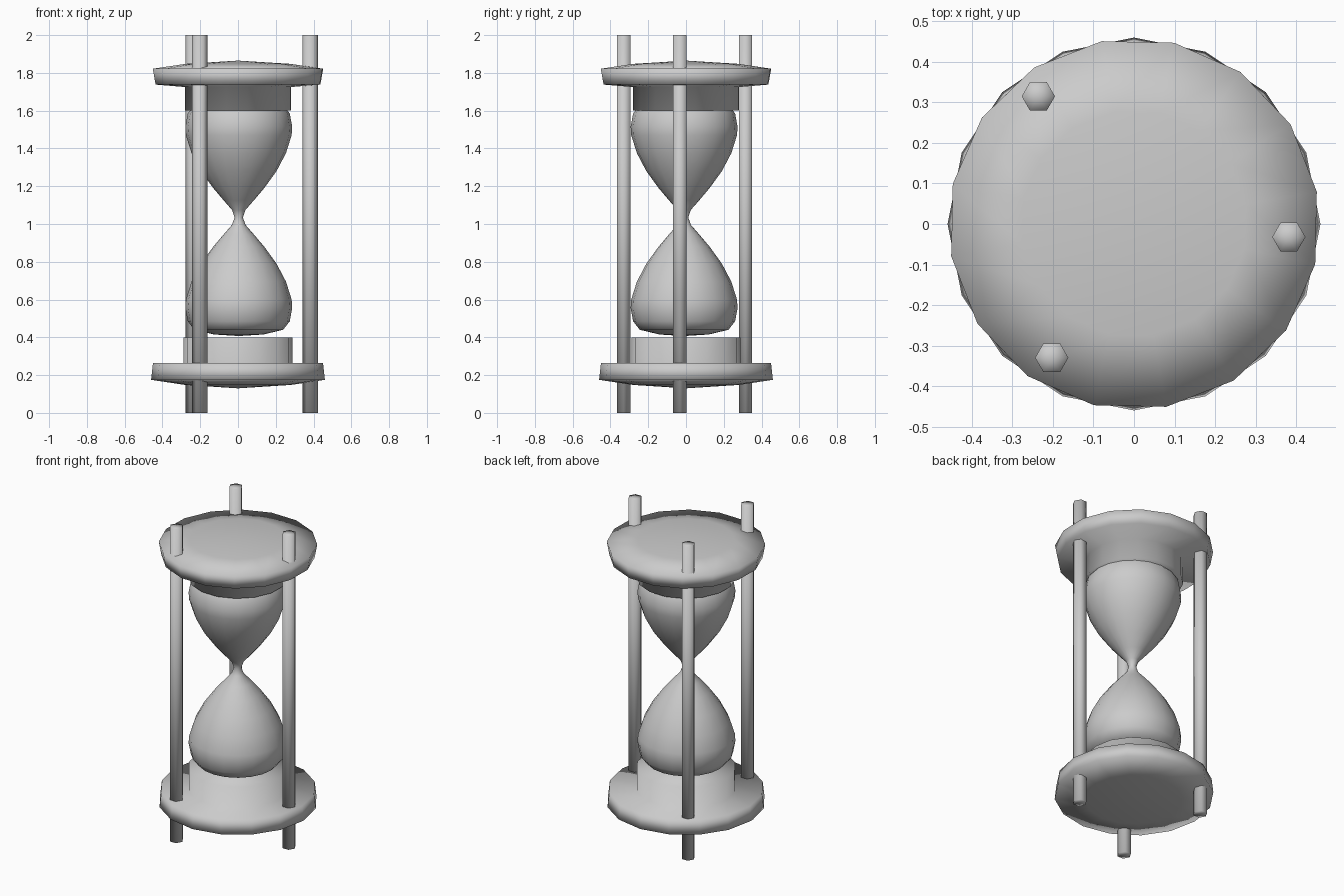
import bpy, bmesh
from math import cos, sin, tau, radians

cube = bpy.data.objects.get("Cube")
if cube:
    bpy.data.objects.remove(cube, do_unlink=True)

GREY = (0.6, 0.6, 0.6, 1.0)
grey = bpy.data.materials.new("plain grey")
grey.use_nodes = True
grey.diffuse_color = GREY
grey.node_tree.nodes["Principled BSDF"].inputs["Base Color"].default_value = GREY


def lathe(name, profile, sides, turn=0.0, centre=(0, 0)):
    """Spin (radius, height) points around z; zero radius makes a pole."""
    bm = bmesh.new()
    rings = []
    for r, z in profile:
        if r == 0:
            rings.append([bm.verts.new((0, 0, z))] * sides)
        else:
            rings.append([bm.verts.new((r * cos(tau * i / sides + radians(turn)),
                                        r * sin(tau * i / sides + radians(turn)), z))
                          for i in range(sides)])
    for low, high in zip(rings, rings[1:]):
        for i in range(sides):
            j = (i + 1) % sides
            corners = dict.fromkeys((low[i], low[j], high[j], high[i]))
            bm.faces.new(list(corners))
    bmesh.ops.recalc_face_normals(bm, faces=bm.faces)
    for f in bm.faces:
        f.smooth = True
    mesh = bpy.data.meshes.new(name)
    bm.to_mesh(mesh)
    bm.free()
    mesh.materials.append(grey)
    obj = bpy.data.objects.new(name, mesh)
    obj.location = (*centre, 0)
    bpy.context.collection.objects.link(obj)
    return obj


# End plates: shallow dome, bevelled rim and the collar that holds the glass
lathe("bottom_plate", [(0, 0.13), (0.28, 0.148), (0.46, 0.175), (0.45, 0.265),
                       (0.288, 0.265), (0.288, 0.4), (0, 0.4)], 16)
lathe("top_plate", [(0, 1.6), (0.284, 1.6), (0.284, 1.725), (0.443, 1.738),
                    (0.458, 1.822), (0.28, 1.848), (0, 1.865)], 16, 10)

# Glass: one bulb profile measured from the waist, mirrored above and below
WAIST = 1.035
bulb = [(0.022, 0), (0.036, 0.04), (0.08, 0.09), (0.135, 0.155), (0.2, 0.245),
        (0.25, 0.34), (0.28, 0.435), (0.283, 0.48), (0.27, 0.55), (0.235, 0.595),
        (0.13, 0.62), (0, 0.628)]
profile = [(r, WAIST - d) for r, d in reversed(bulb)]
profile += [(r, WAIST + d) for r, d in bulb[1:]]
lathe("glass_bulbs", profile, 20, centre=(0.004, -0.01))

# Three hexagonal posts running through both plates
posts = {"right_back": (-0.236, 0.315), "left": (0.382, -0.032),
         "right_front": (-0.203, -0.33)}
for side, place in posts.items():
    lathe(side + "_post", [(0, 0), (0.041, 0), (0.041, 2), (0, 2)], 6, centre=place)
